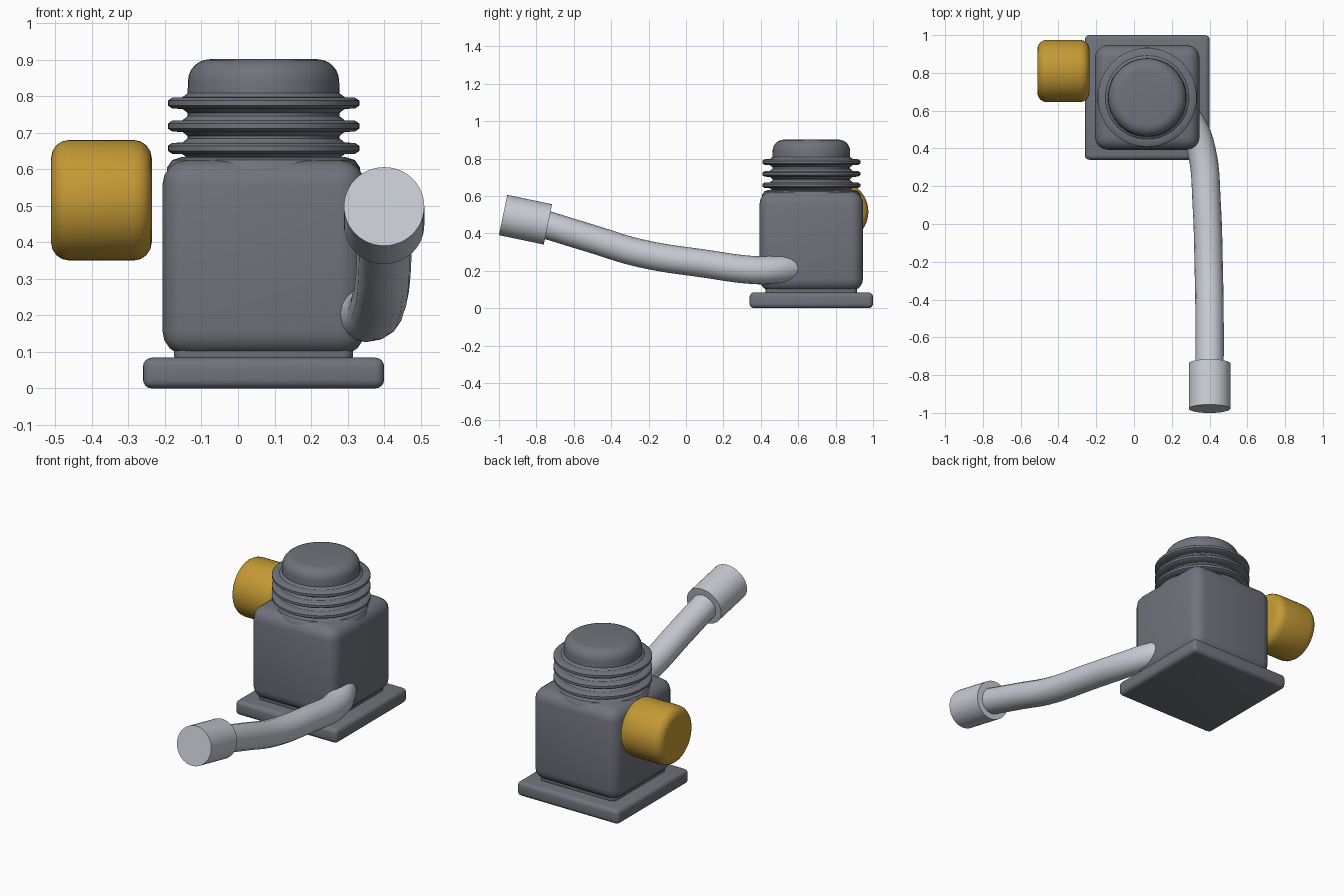
import bpy, math
from mathutils import Vector

cube = bpy.data.objects.get("Cube")
if cube:
    bpy.data.objects.remove(cube)


def material(name, rgb):
    mat = bpy.data.materials.new(name)
    mat.use_nodes = True
    mat.diffuse_color = (*rgb, 1)
    mat.node_tree.nodes["Principled BSDF"].inputs["Base Color"].default_value = (*rgb, 1)
    return mat


grey = material("dark grey", (0.165, 0.172, 0.2))
silver = material("silver", (0.58, 0.6, 0.66))
gold = material("gold", (0.55, 0.32, 0.035))


def finish(name, mat, bevel=0, segments=4):
    """Name, colour, round and smooth the active object."""
    ob = bpy.context.object
    ob.name = name
    ob.data.materials.clear()
    ob.data.materials.append(mat)
    if bevel:
        bpy.ops.object.transform_apply(location=False, rotation=False, scale=True)
        mod = ob.modifiers.new("Bevel", "BEVEL")
        mod.width, mod.segments = bevel, segments
        mod.limit_method, mod.angle_limit = "ANGLE", math.radians(40)
        bpy.ops.object.modifier_apply(modifier=mod.name)
    bpy.ops.object.shade_smooth_by_angle(angle=math.radians(35))
    return ob


def box(name, mat, half, low, high, bevel):
    bpy.ops.mesh.primitive_cube_add(size=2, location=(CX, CY, (low + high) / 2))
    bpy.context.object.scale = (half, half, (high - low) / 2)
    return finish(name, mat, bevel)


def cylinder(name, mat, start, end, radius, bevel=0):
    axis = Vector(end) - Vector(start)
    bpy.ops.mesh.primitive_cylinder_add(
        vertices=48, radius=radius, depth=axis.length,
        location=(Vector(start) + Vector(end)) / 2,
        rotation=axis.to_track_quat("Z", "Y").to_euler())
    return finish(name, mat, bevel)


def lathe(name, mat, profile, sides=48):
    verts, faces = [], []
    for r, z in profile:
        for i in range(sides):
            a = math.tau * i / sides
            verts.append((CX + r * math.cos(a), CY + r * math.sin(a), z))
    for k in range(len(profile) - 1):
        for i in range(sides):
            j = (i + 1) % sides
            faces.append((k * sides + i, k * sides + j, (k + 1) * sides + j, (k + 1) * sides + i))
    faces.append(tuple(range(len(verts) - sides, len(verts))))
    mesh = bpy.data.meshes.new(name)
    mesh.from_pydata(verts, [], faces)
    ob = bpy.data.objects.new(name, mesh)
    bpy.context.collection.objects.link(ob)
    bpy.ops.object.select_all(action="DESELECT")
    bpy.context.view_layer.objects.active = ob
    ob.select_set(True)
    return finish(name, mat)


# Square housing on its foot plate
CX, CY = 0.07, 0.67
box("foot_plate", grey, 0.33, 0, 0.084, 0.024)
box("waist", grey, 0.245, 0.06, 0.14, 0.03)
box("housing", grey, 0.277, 0.09, 0.625, 0.068)

# Ribbed neck with rounded cap
profile = [(0.266, 0.58), (0.264, 0.605), (0.25, 0.625), (0.225, 0.633)]
for z in (0.657, 0.718, 0.781):
    profile += [(0.208, z - 0.027), (0.222, z - 0.016), (0.25, z - 0.015), (0.262, z - 0.007),
                (0.262, z + 0.007), (0.25, z + 0.015), (0.222, z + 0.016), (0.208, z + 0.027)]
for i in range(7):
    a = math.pi / 2 * i / 6
    profile.append((0.147 + 0.06 * math.cos(a), 0.841 + 0.06 * math.sin(a)))
lathe("ribbed_neck", grey, profile)

# Side knob
cylinder("side_knob", gold, (-0.512, 0.81, 0.515), (-0.236, 0.81, 0.515), 0.165, 0.05)

# Curved pipe with end sleeve
path = [(0.24, 0.62, 0.22), (0.32, 0.5, 0.207), (0.36, 0.38, 0.203), (0.385, 0.1, 0.238),
        (0.396, -0.25, 0.295), (0.4, -0.5, 0.37), (0.4, -0.78, 0.456)]
curve = bpy.data.curves.new("pipe", "CURVE")
curve.dimensions = "3D"
curve.bevel_depth, curve.bevel_resolution = 0.075, 6
curve.use_fill_caps = True
spline = curve.splines.new("BEZIER")
spline.bezier_points.add(len(path) - 1)
for point, co in zip(spline.bezier_points, path):
    point.co = co
    point.handle_left_type = point.handle_right_type = "AUTO"
pipe = bpy.data.objects.new("pipe", curve)
bpy.context.collection.objects.link(pipe)
bpy.ops.object.select_all(action="DESELECT")
bpy.context.view_layer.objects.active = pipe
pipe.select_set(True)
bpy.ops.object.convert(target="MESH")
finish("pipe", silver)
cylinder("pipe_sleeve", silver, (0.4, -0.978, 0.498), (0.4, -0.738, 0.448), 0.11)
